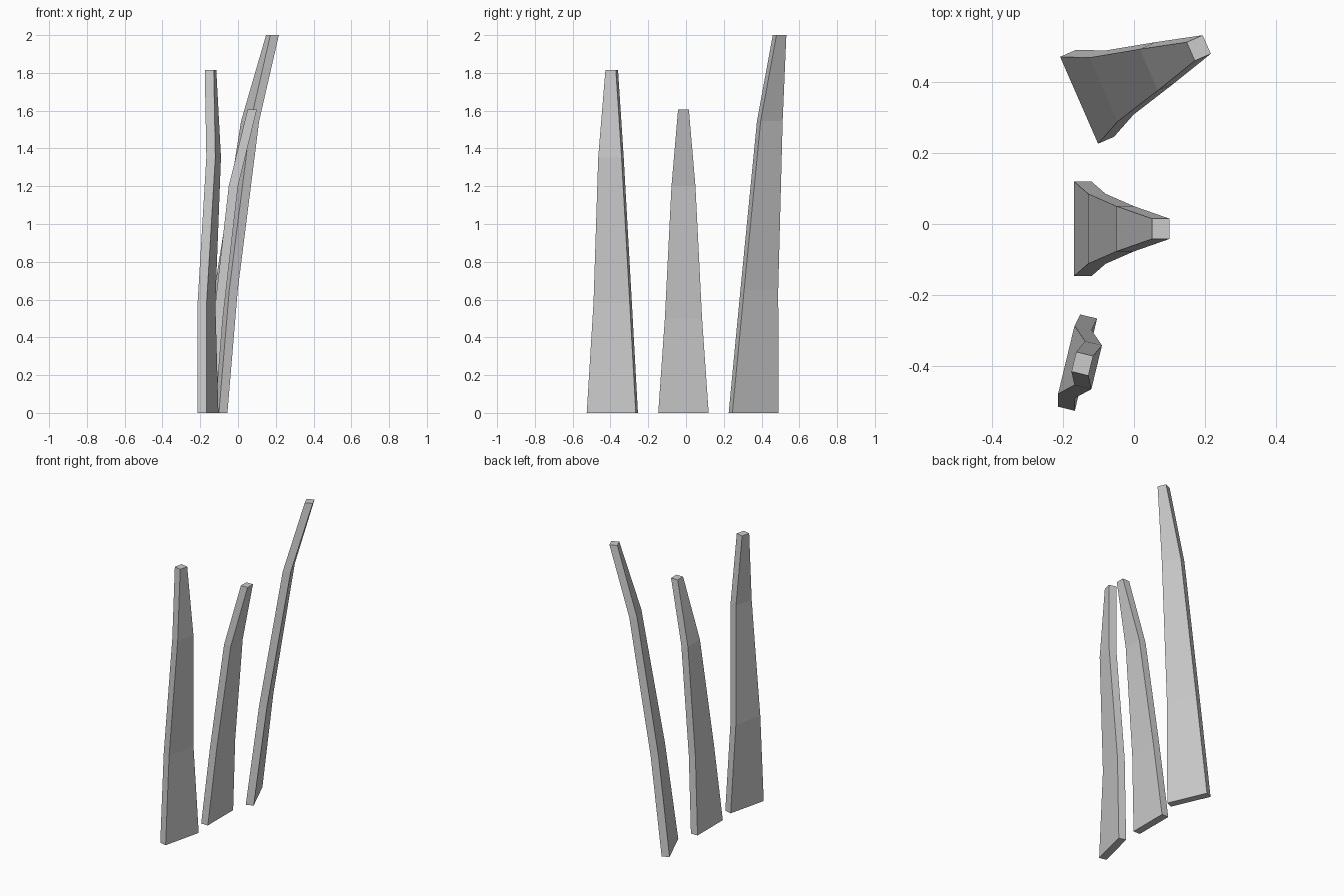
import bpy, bmesh
from math import radians
from mathutils import Matrix

if "Cube" in bpy.data.objects:
    bpy.data.objects.remove(bpy.data.objects["Cube"])

HALF_WIDTHS = (0.1335, 0.0985, 0.0635, 0.0285)   # taper shared by all blades
HALF_THICK = 0.0245


def blade(name, base, angle, heights, bends):
    """Tapered flat blade: four stacked rectangles, each shifted along local x."""
    bm = bmesh.new()
    rings = []
    for w, z, dx in zip(HALF_WIDTHS, heights, bends):
        rings.append([bm.verts.new((dx + sx * HALF_THICK, sy * w, z))
                      for sx, sy in ((-1, -1), (1, -1), (1, 1), (-1, 1))])
    for lo, hi in zip(rings, rings[1:]):
        for i in range(4):
            j = (i + 1) % 4
            bm.faces.new((lo[i], lo[j], hi[j], hi[i]))
    bm.faces.new(rings[0][::-1])
    bm.faces.new(rings[-1])
    bm.transform(Matrix.Translation((*base, 0)) @ Matrix.Rotation(radians(angle), 4, 'Z'))
    bmesh.ops.recalc_face_normals(bm, faces=bm.faces)
    mesh = bpy.data.meshes.new(name)
    bm.to_mesh(mesh)
    bm.free()
    bpy.context.collection.objects.link(bpy.data.objects.new(name, mesh))


# Three grass blades, from front to back
blade("front_grass_blade", (-0.159, -0.390), -13.6,
      (0, 0.584, 1.353, 1.814), (0, -0.008, 0.031, 0.014))
blade("middle_grass_blade", (-0.1445, -0.0135), 0,
      (0, 0.50, 1.20, 1.607), (0, 0.04, 0.12, 0.22))
blade("back_grass_blade", (-0.132, 0.358), 23.6,
      (0, 0.65, 1.545, 2.0), (0, 0.075, 0.214, 0.343))
